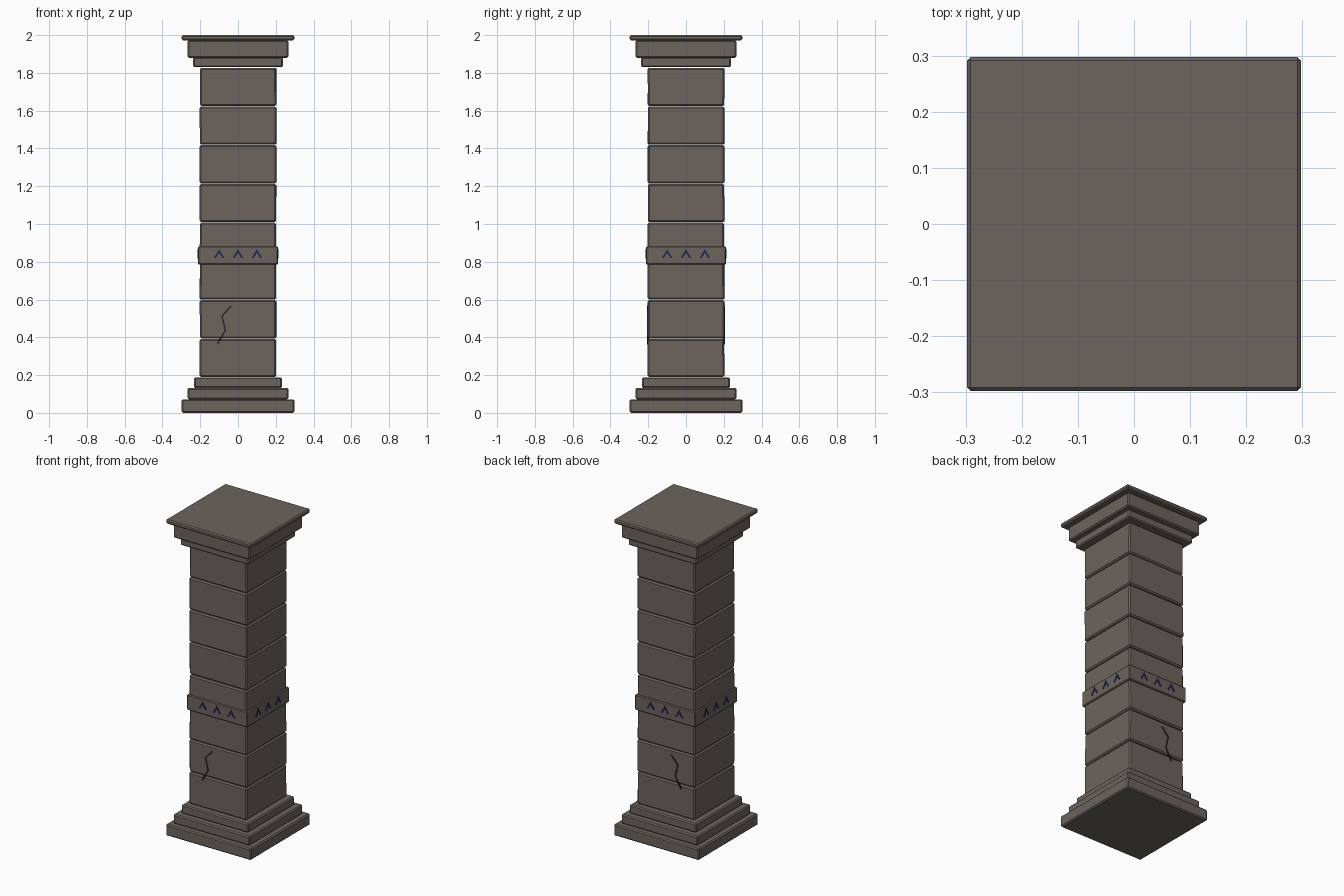
import bpy, bmesh, random
from mathutils import Vector, Matrix
from math import pi

if "Cube" in bpy.data.objects:
    bpy.data.objects.remove(bpy.data.objects["Cube"])

random.seed(4)

def material(name, rgb):
    m = bpy.data.materials.new(name)
    m.diffuse_color = (*rgb, 1)
    m.use_nodes = True
    m.node_tree.nodes["Principled BSDF"].inputs["Base Color"].default_value = m.diffuse_color
    return m

STONE = material("warm grey stone", (0.150, 0.128, 0.112))
CRACK = material("dark crack", (0.022, 0.018, 0.016))
NAVY = material("navy rune", (0.014, 0.024, 0.095))

def finish(name, bm, mat):
    bmesh.ops.recalc_face_normals(bm, faces=bm.faces)
    me = bpy.data.meshes.new(name)
    bm.to_mesh(me)
    bm.free()
    me.materials.append(mat)
    ob = bpy.data.objects.new(name, me)
    bpy.context.collection.objects.link(ob)
    return ob

def slab(name, half, z0, z1, bevel=0.007, wobble=0.0):
    """Square stone with chipped (bevelled) edges and slightly uneven corners."""
    bm = bmesh.new()
    bmesh.ops.create_cube(bm, size=1)
    for v in bm.verts:
        v.co = Vector((v.co.x * 2 * half, v.co.y * 2 * half,
                       z0 + (v.co.z + 0.5) * (z1 - z0)))
        v.co += Vector([random.uniform(-wobble, wobble) for _ in range(2)] + [0])
    bmesh.ops.bevel(bm, geom=bm.edges[:], offset=bevel, segments=1,
                    affect='EDGES', profile=0.5)
    return finish(name, bm, STONE)

def stroke(bm, pts, width, y0, y1, turn=0):
    """Thin mitred plate following (x, z) points on the -y face, turned about z."""
    pts = [Vector(p) for p in pts]
    rows = []
    for i, p in enumerate(pts):
        d = [(pts[j + 1] - pts[j]).normalized()
             for j in (i - 1, i) if 0 <= j < len(pts) - 1]
        n = sum((Vector((-t.y, t.x)) for t in d), Vector((0, 0))).normalized()
        n *= width / 2 / max(0.4, n.dot(Vector((-d[0].y, d[0].x))))
        rows.append([bm.verts.new((q.x, y, q.y))
                     for q, y in ((p + n, y0), (p - n, y0), (p - n, y1), (p + n, y1))])
    for a, b in zip(rows, rows[1:]):
        for k in range(4):
            bm.faces.new((a[k], a[(k + 1) % 4], b[(k + 1) % 4], b[k]))
    bm.faces.new(rows[0])
    bm.faces.new(rows[-1])
    bmesh.ops.rotate(bm, verts=[v for r in rows for v in r],
                     matrix=Matrix.Rotation(turn, 3, 'Z'))

# Stepped base
slab("base_plinth", 0.298, 0.0, 0.072)
slab("base_step_lower", 0.267, 0.072, 0.132)
slab("base_step_upper", 0.233, 0.132, 0.188)

# Shaft of eight stacked blocks
for i in range(8):
    z = 0.19 + i * 0.205
    slab(f"shaft_block_{i + 1}", 0.202, z, z + 0.202, 0.008, 0.002)

# Carved band
slab("rune_band", 0.211, 0.785, 0.882, 0.005)

# Stepped capital
slab("capital_step_lower", 0.238, 1.83, 1.882)
slab("capital_step_upper", 0.267, 1.88, 1.972)
slab("capital_top", 0.298, 1.972, 2.0)

# Three chevrons on each side of the band
bm = bmesh.new()
for side in range(4):
    for x in (-0.1, 0, 0.1):
        stroke(bm, [(x - 0.023, 0.82), (x, 0.857), (x + 0.023, 0.82)],
               0.010, -0.214, -0.207, side * pi / 2)
finish("rune_chevrons", bm, NAVY)

# Cracks on front and back, at the same x
crack = [(-0.038, 0.565), (-0.085, 0.512), (-0.067, 0.438), (-0.108, 0.365)]
for name, pts, turn in (("front_crack", crack, 0),
                        ("back_crack", [(-x, z) for x, z in crack], pi)):
    bm = bmesh.new()
    stroke(bm, pts, 0.008, -0.206, -0.197, turn)
    finish(name, bm, CRACK)
